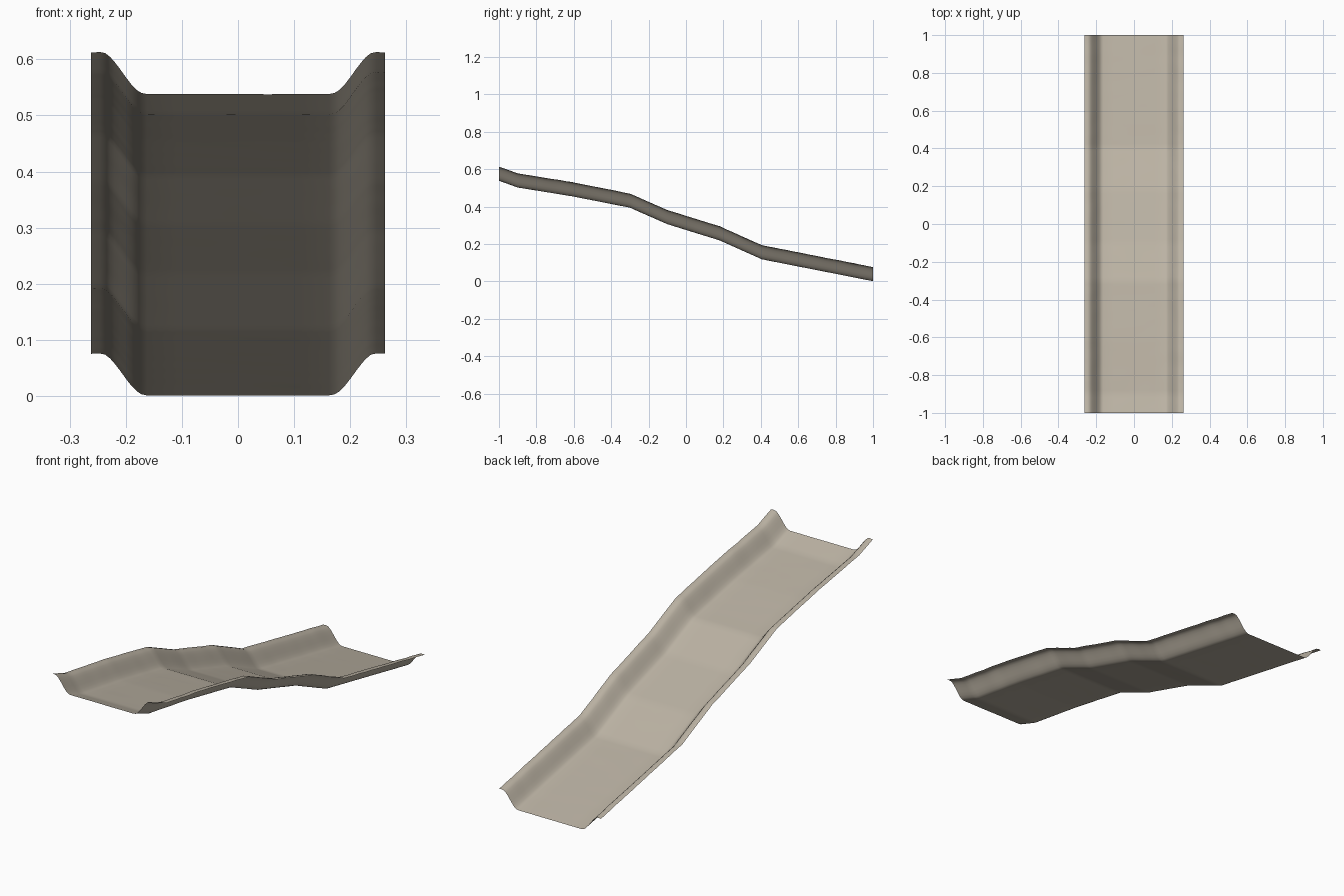
import bpy, bmesh, random
from mathutils import Vector, noise

if "Cube" in bpy.data.objects:
    bpy.data.objects.remove(bpy.data.objects["Cube"])

random.seed(3)

# Downhill path of the floor (y, z)
path = [(-1, .538), (-.9, .502), (-.61, .455), (-.3, .394), (-.1, .306),
        (.18, .219), (.405, .118), (1, .001)]

# Half cross-section of the trough, centre to lip (x, height)
half = [(0, 0), (.055, 0), (.11, 0), (.162, 0), (.172, .002), (.18, .007), (.19, .017),
        (.2, .030), (.21, .044), (.22, .057), (.228, .066), (.237, .073),
        (.247, .075), (.262, .074)]
profile = [(-x, h) for x, h in reversed(half[1:])] + half


def floor_height(y):
    for (y0, z0), (y1, z1) in zip(path, path[1:]):
        if y <= y1:
            return z0 + (z1 - z0) * (y - y0) / (y1 - y0)
    return path[-1][1]


# Stations along the slope, including every bend
ys = []
for (y0, _), (y1, _) in zip(path, path[1:]):
    n = max(2, round((y1 - y0) / .02))
    ys += [y0 + (y1 - y0) * i / n for i in range(n)]
ys.append(1)

# Sweep the trough as a single sheet with a faint surface ripple
bm = bmesh.new()
rows = []
for y in ys:
    row = []
    for x, h in profile:
        amp = .0006 + .0012 * min(1, h / .04)
        ripple = amp * noise.noise(Vector((x * 12, y * 14, 0)))
        z = max(0, floor_height(y) + h + ripple)
        row.append(bm.verts.new((x, y, z)))
    rows.append(row)
for a, b in zip(rows, rows[1:]):
    for i in range(len(profile) - 1):
        bm.faces.new((a[i], a[i + 1], b[i + 1], b[i]))

mesh = bpy.data.meshes.new("slide_trough")
bm.to_mesh(mesh)
bm.free()
trough = bpy.data.objects.new("slide_trough", mesh)
bpy.context.collection.objects.link(trough)
mesh.polygons.foreach_set("use_smooth", [True] * len(mesh.polygons))

# Weathered beige-grey surface
mat = bpy.data.materials.new("beige_surface")
mat.diffuse_color = (.50, .45, .37, 1)
mat.use_nodes = True
mat.node_tree.nodes["Principled BSDF"].inputs["Base Color"].default_value = mat.diffuse_color
mesh.materials.append(mat)
